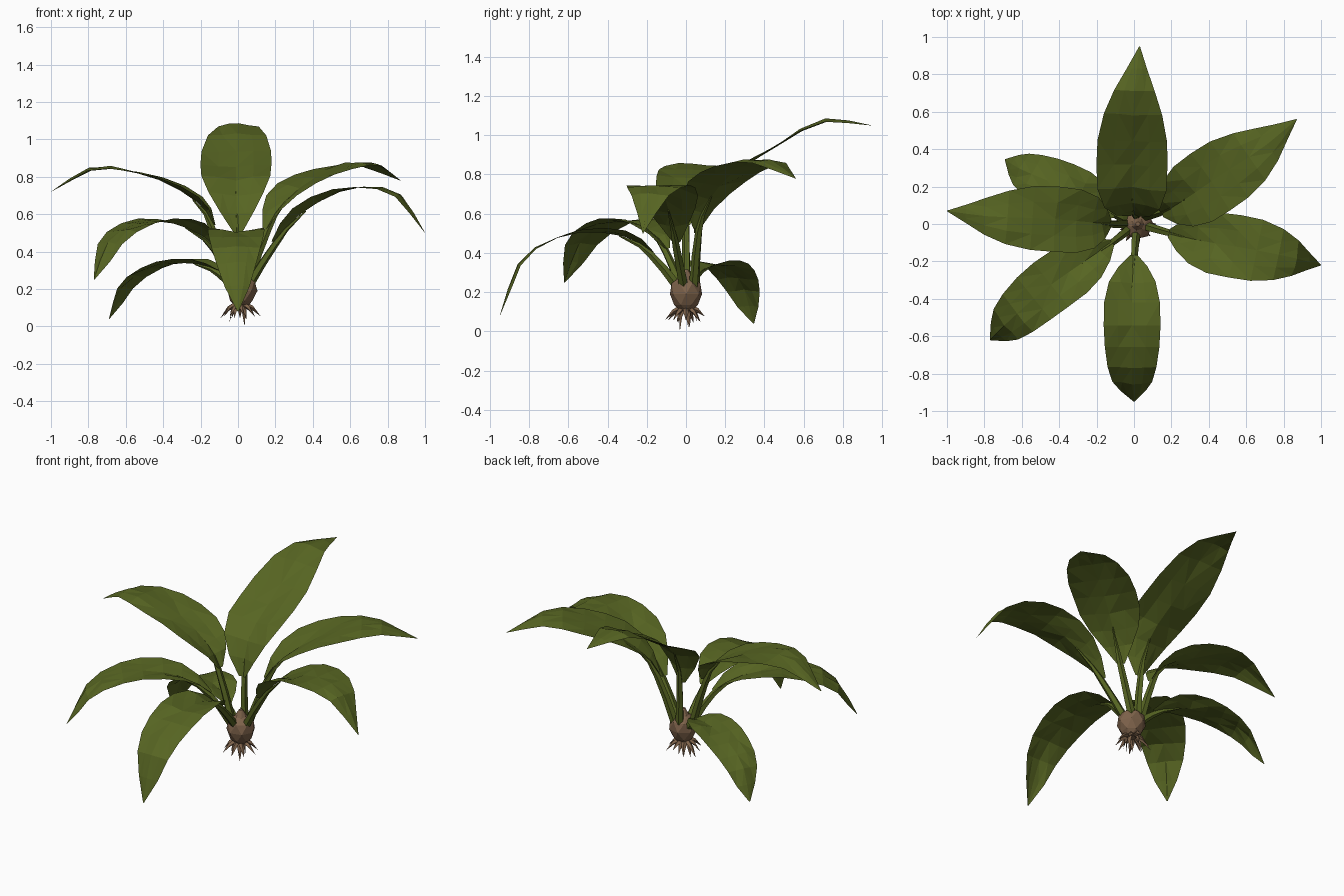
import bpy, bmesh, math, random
from mathutils import Vector

random.seed(4)
if "Cube" in bpy.data.objects:
    bpy.data.objects.remove(bpy.data.objects["Cube"])


def material(name, rgb):
    mat = bpy.data.materials.new(name)
    mat.use_nodes = True
    mat.diffuse_color = (*rgb, 1)
    mat.node_tree.nodes["Principled BSDF"].inputs["Base Color"].default_value = (*rgb, 1)
    return mat


LEAF = material("leaf_green", (0.095, 0.13, 0.016))
BULB = material("bulb_brown", (0.21, 0.125, 0.07))


def finish(bm, name, mat):
    mesh = bpy.data.meshes.new(name)
    bm.to_mesh(mesh)
    bm.free()
    mesh.materials.append(mat)
    obj = bpy.data.objects.new(name, mesh)
    bpy.context.collection.objects.link(obj)
    return obj


def spline(pts, u):
    """Point on a smooth curve through pts, with u counted in points."""
    i = min(int(u), len(pts) - 2)
    f = u - i
    b, c = pts[i], pts[i + 1]
    a = pts[i - 1] if i else 2 * b - c
    d = pts[i + 2] if i + 2 < len(pts) else 2 * c - b
    return b + 0.5 * f * (c - a + f * (2 * a - 5 * b + 4 * c - d + f * (3 * (b - c) + d - a)))


def frame(pts, u):
    """Position, sideways and upward directions of a leaf at u."""
    last = len(pts) - 1
    tangent = spline(pts, min(u + 0.05, last)) - spline(pts, max(u - 0.05, 0))
    chord = pts[-1] - pts[1]
    side = Vector((-chord.y, chord.x, 0)).normalized()
    return spline(pts, u), side, tangent.cross(side).normalized()


def bridge(bm, rings, closed):
    for lo, hi in zip(rings, rings[1:]):
        n = len(lo)
        for i in range(n if closed else n - 1):
            j = (i + 1) % n
            bm.faces.new((lo[i], lo[j], hi[j], hi[i]))


# Relative blade widths from base to tip
POINTED = [0.12, 0.47, 0.78, 0.97, 1.0, 0.98, 0.82, 0.57, 0.29, 0.01]
BLUNT = [0.12, 0.5, 0.82, 0.98, 1.0, 0.96, 0.86, 0.7, 0.44, 0.02]


def blade(name, pts, width, shape):
    """Sheet folded into a gutter at its base and a ridge at its tip."""
    bm = bmesh.new()
    rows = []
    for k, w in enumerate(shape):
        t = k / (len(shape) - 1)
        pos, side, up = frame(pts, 1 + t * (len(pts) - 2))
        half = w * width
        fold = 0.42 - 0.75 * t
        row = []
        for s in (-1, -0.5, 0, 0.5, 1):
            lift = fold * half * abs(s)
            if abs(s) == 0.5:
                lift += random.uniform(-0.008, 0.012) * w
            row.append(bm.verts.new(pos + side * half * s + up * lift))
        rows.append(row)
    bridge(bm, rows, False)
    bmesh.ops.triangulate(bm, faces=bm.faces[:])
    finish(bm, name, LEAF)


def stalk(name, pts):
    """Tapering stem that runs out under the blade as a midrib."""
    bm = bmesh.new()
    rings = []
    for u, r in ((0, 0.025), (0.5, 0.022), (1, 0.019), (1.4, 0.012), (2, 0.004)):
        pos, side, up = frame(pts, u)
        pos = pos - up * r * 0.7
        rings.append([bm.verts.new(pos + r * (side * math.cos(a) + up * math.sin(a)))
                      for a in (math.tau * i / 5 for i in range(5))])
    bridge(bm, rings, True)
    bm.faces.new(rings[0][::-1])
    bm.faces.new(rings[-1])
    finish(bm, name, LEAF)


# Each leaf: half width, outline, then midrib points from bulb to tip
LEAVES = {
    "back": (0.19, POINTED, [(0.01, 0.03, 0.24), (0, 0.05, 0.5), (-0.01, 0.13, 0.72),
                             (-0.01, 0.38, 0.89), (0, 0.68, 1.08), (0.03, 0.95, 1.05)]),
    "back_left": (0.185, POINTED, [(0.04, 0.03, 0.24), (0.15, 0.06, 0.52), (0.27, 0.13, 0.69),
                                   (0.46, 0.26, 0.82), (0.69, 0.41, 0.88), (0.87, 0.56, 0.78)]),
    "left": (0.17, POINTED, [(0.05, -0.01, 0.24), (0.19, -0.05, 0.45), (0.36, -0.09, 0.62),
                             (0.6, -0.13, 0.735), (0.85, -0.18, 0.72), (1, -0.22, 0.5)]),
    "front": (0.152, BLUNT, [(0.01, -0.03, 0.24), (0, -0.17, 0.4), (-0.01, -0.34, 0.49),
                             (-0.01, -0.6, 0.495), (-0.01, -0.84, 0.37), (0, -0.95, 0.08)]),
    "front_right": (0.15, BLUNT, [(-0.02, -0.02, 0.24), (-0.12, -0.1, 0.42), (-0.28, -0.21, 0.53),
                                  (-0.49, -0.36, 0.56), (-0.68, -0.53, 0.47), (-0.77, -0.62, 0.25)]),
    "right": (0.175, POINTED, [(-0.03, 0, 0.24), (-0.13, 0, 0.54), (-0.24, 0.01, 0.68),
                               (-0.48, 0.03, 0.805), (-0.77, 0.04, 0.855), (-1, 0.07, 0.72)]),
    "back_right": (0.135, BLUNT, [(-0.03, 0.02, 0.24), (-0.1, 0.05, 0.295), (-0.23, 0.13, 0.335),
                                  (-0.42, 0.215, 0.325), (-0.6, 0.29, 0.23), (-0.69, 0.345, 0.04)]),
}
for where, (width, shape, path) in LEAVES.items():
    points = [Vector(p) for p in path]
    blade(where + "_leaf", points, width, shape)
    stalk(where + "_stalk", points)

# Faceted bulb with a short dry neck
bm = bmesh.new()
rings = []
for k, (z, r) in enumerate(((0.105, 0.03), (0.135, 0.062), (0.19, 0.084),
                            (0.245, 0.075), (0.275, 0.035), (0.315, 0.012))):
    rings.append([bm.verts.new((0.02 + r * math.cos(a), r * math.sin(a), z))
                  for a in (math.tau * (i + k % 2 / 2) / 7 for i in range(7))])
bridge(bm, rings, True)
bm.faces.new(rings[0][::-1])
bm.faces.new(rings[-1])
bmesh.ops.triangulate(bm, faces=bm.faces[:])
finish(bm, "bulb", BULB)


# Spiky roots fanning out below the bulb
def root(bm, angle, reach, drop):
    out = Vector((math.cos(angle), math.sin(angle), 0))
    across = Vector((-out.y, out.x, 0))
    start = Vector((0.01, 0, 0.125)) + out * 0.015
    bend = start + out * reach * 0.5 - Vector((0, 0, drop * 0.4))
    tip = bm.verts.new(Vector((0.01, 0, 0.125 - drop)) + out * reach)
    up = Vector((0, 0, 1))
    rows = [[bm.verts.new(p + r * v) for v in (across, up, -across, -up)]
            for p, r in ((start, 0.016), (bend, 0.013))]
    bridge(bm, rows, True)
    for i in range(4):
        bm.faces.new((rows[1][i], rows[1][(i + 1) % 4], tip))


bm = bmesh.new()
for i in range(9):
    root(bm, math.tau * i / 9, random.uniform(0.08, 0.115), random.uniform(0.045, 0.085))
for i in range(5):
    root(bm, math.tau * i / 5 + 0.3, random.uniform(0.03, 0.06), random.uniform(0.08, 0.105))
root(bm, -0.9, 0.04, 0.125)
bmesh.ops.recalc_face_normals(bm, faces=bm.faces[:])
finish(bm, "roots", BULB)
